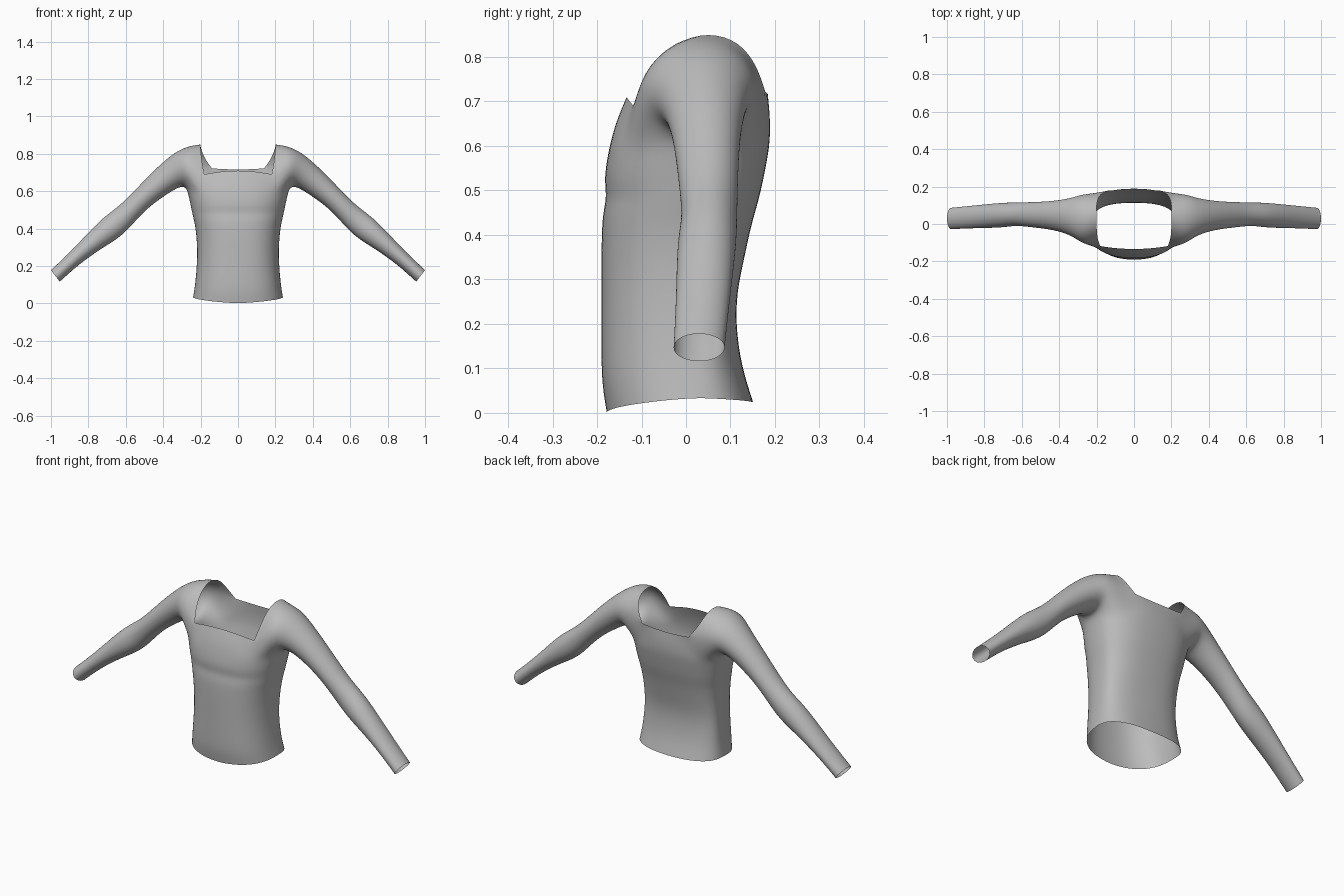
import bpy, bmesh, math

if "Cube" in bpy.data.objects:
    bpy.data.objects.remove(bpy.data.objects["Cube"])

# Cloth colour
cloth = bpy.data.materials.new("grey cloth")
cloth.diffuse_color = (0.5, 0.5, 0.5, 1)
cloth.use_nodes = True
cloth.node_tree.nodes["Principled BSDF"].inputs["Base Color"].default_value = cloth.diffuse_color

bm = bmesh.new()


def spow(v, p):
    return math.copysign(abs(v) ** p, v)


def bridge(a, b, closed=False):
    n = len(a)
    for i in range(n if closed else n - 1):
        k = (i + 1) % n
        bm.faces.new((a[i], a[k], b[k], b[i]))


# Torso rows: height, half width, front y, back y
ROWS = [(0.0, .242, -.180, .152), (.06, .234, -.190, .135), (.12, .228, -.192, .122),
        (.20, .222, -.192, .113), (.27, .220, -.192, .115), (.34, .222, -.192, .130),
        (.41, .230, -.191, .145), (.45, .239, -.188, .156), (.485, .247, -.180, .166),
        (.52, .254, -.185, .174), (.56, .263, -.181, .182), (.605, .273, -.172, .190)]
MID_Y = 0.02
torso = []
for r, (z, hw, front, back) in enumerate(ROWS):
    row = []
    for j in range(13):
        a = math.pi * j / 12
        x = hw * spow(math.sin(a), 0.8) if 0 < j < 12 else 0
        c = spow(math.cos(a), 0.8)
        y = MID_Y + c * ((front - MID_Y) if c > 0 else (MID_Y - back))
        # curved hem, higher at the sides and back
        lift = .034 * j / 6 if j < 6 else .034 - .011 * (j - 6) / 6
        row.append(bm.verts.new((x, y, z + lift * max(0, 1 - r / 3))))
    torso.append(row)
for lo, hi in zip(torso, torso[1:]):
    bridge(lo, hi)


# Chest and upper back panels rising to the square neckline
def panel(base, rows):
    edge, prev = [], base
    for (cy, cz), (ex, ey, ez) in rows:
        row = []
        for j in range(4):
            s = j / 3
            row.append(bm.verts.new((ex * s, cy + (ey - cy) * s ** 2.2, cz + (ez - cz) * s * s)))
        bridge(prev, row)
        edge.append(row[3])
        prev = row
    return edge


armpit = torso[-1]
front_edge = panel(armpit[:4], [((-.158, .655), (.200, -.124, .648)),
                                ((-.134, .710), (.180, -.118, .690))])
back_edge = panel(armpit[:8:-1], [((.190, .660), (.180, .168, .660)),
                                  ((.184, .716), (.140, .178, .722))])

# Shoulder opening: open arc over the top, joined to the panels and armpit
arc = [bm.verts.new(p) for p in [(.195, -.085, .765), (.200, -.025, .835), (.202, .052, .856),
                                 (.200, .120, .835), (.182, .160, .780)]]
ring = armpit[6:2:-1] + front_edge + arc + back_edge[::-1] + armpit[9:6:-1]

# Sleeve sections: top x, top z, bottom x, bottom z, front y, back y
SLEEVE = [(.265, .842, .285, .622, -.105, .160), (.335, .810, .310, .624, -.070, .143),
          (.410, .748, .355, .600, -.043, .130), (.490, .670, .425, .553, -.028, .121),
          (.560, .595, .485, .507, -.020, .118), (.620, .535, .545, .445, -.013, .116),
          (.675, .492, .600, .382, -.009, .115), (.730, .450, .660, .335, -.018, .114),
          (.800, .378, .735, .290, -.021, .108), (.900, .272, .850, .210, -.023, .097),
          (1.0, .178, .953, .116, -.028, .087)]
for tx, tz, bx, bz, fy, by in SLEEVE:
    new = []
    for k in range(16):
        a = 2 * math.pi * k / 16
        c, s = math.cos(a) * 1.02, math.sin(a) * 1.02
        new.append(bm.verts.new(((tx + bx) / 2 + (bx - tx) / 2 * c,
                                 (fy + by) / 2 - (by - fy) / 2 * s,
                                 (tz + bz) / 2 + (bz - tz) / 2 * c)))
    bridge(ring, new, closed=True)
    ring = new

# Keep the neckline corners sharp
bm.verts.index_update()
corners = [front_edge[-1].index, back_edge[-1].index]
bmesh.ops.recalc_face_normals(bm, faces=bm.faces)
# outward check on a front hem face
bm.faces.ensure_lookup_table()
if bm.faces[0].normal.y > 0:
    bmesh.ops.reverse_faces(bm, faces=bm.faces)
mesh = bpy.data.meshes.new("shirt")
bm.to_mesh(mesh)
bm.free()
crease = mesh.attributes.new("crease_vert", 'FLOAT', 'POINT')
for i in corners:
    crease.data[i].value = 1.0
mesh.materials.append(cloth)
for f in mesh.polygons:
    f.use_smooth = True

shirt = bpy.data.objects.new("shirt", mesh)
bpy.context.collection.objects.link(shirt)
mirror = shirt.modifiers.new("mirror", 'MIRROR')
mirror.use_clip = True
mirror.merge_threshold = 0.001
smooth = shirt.modifiers.new("smooth", 'SUBSURF')
smooth.levels = smooth.render_levels = 2
